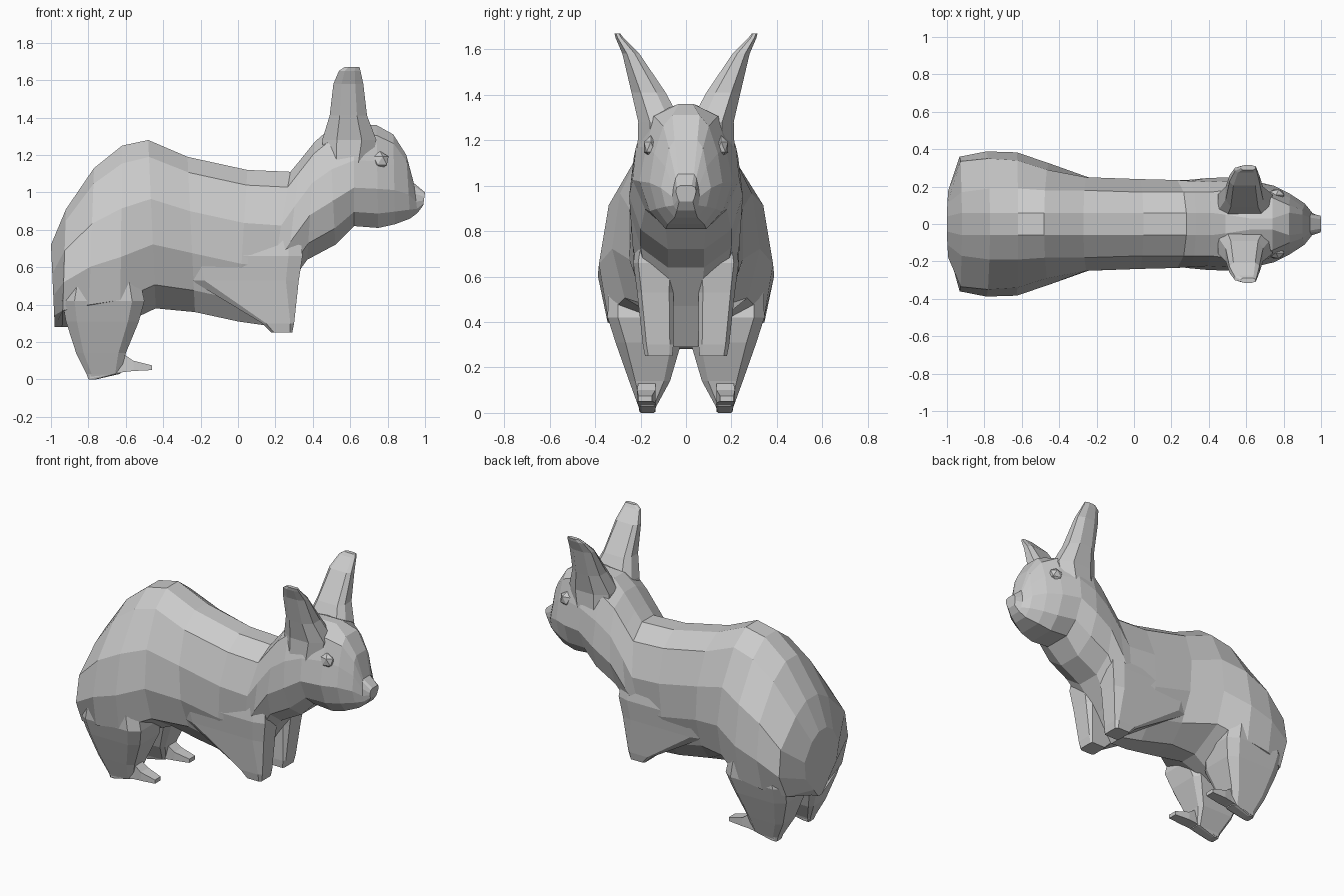
import bpy, bmesh


def loft(name, rings, mirror=False):
    """Skin a list of equal-length closed rings and cap both ends."""
    bm = bmesh.new()
    vr = [[bm.verts.new(p) for p in r] for r in rings]
    n = len(vr[0])
    for a, b in zip(vr, vr[1:]):
        for i in range(n):
            j = (i + 1) % n
            bm.faces.new((a[i], a[j], b[j], b[i]))
    bm.faces.new(vr[0])
    bm.faces.new(vr[-1])
    bmesh.ops.recalc_face_normals(bm, faces=bm.faces)
    me = bpy.data.meshes.new(name)
    bm.to_mesh(me)
    bm.free()
    ob = bpy.data.objects.new(name, me)
    bpy.context.collection.objects.link(ob)
    if mirror:
        add_mirror(ob)
    return ob


def add_mirror(ob):
    m = ob.modifiers.new("Mirror", 'MIRROR')
    m.use_axis = (False, True, False)
    m.use_mirror_merge = False


def slice_ring(xt, zt, xb, zb, widths):
    """Symmetric cross-section from a top point to a bottom point."""
    levels = (0, 0.1, 0.35, 0.62, 0.86, 1)
    side = [(xt + (xb - xt) * f, w, zt + (zb - zt) * f) for f, w in zip(levels, widths)]
    return side + [(x, -y, z) for x, y, z in reversed(side)]


def oct_ring(z, x0, x1, y0, y1, c=0.27):
    """Horizontal eight-sided ring inside a rectangle, outer corners cut."""
    dx, dy = (x1 - x0) * c, (y1 - y0) * c
    return [(x0, y0 + dy, z), (x0 + dx / 2, y0, z), (x1 - dx / 2, y0, z), (x1, y0 + dy, z),
            (x1, y1 - dy, z), (x1 - dx, y1, z), (x0 + dx, y1, z), (x0, y1 - dy, z)]


# Torso: broad arched rump, dipped back, narrow belly
torso = [
    (-1.0, 0.72, -0.98, 0.28, (0.04, 0.11, 0.18, 0.16, 0.07, 0.02)),
    (-0.92, 0.91, -0.94, 0.28, (0.06, 0.17, 0.335, 0.36, 0.29, 0.03)),
    (-0.77, 1.13, -0.80, 0.28, (0.06, 0.19, 0.35, 0.388, 0.345, 0.03)),
    (-0.62, 1.25, -0.63, 0.29, (0.06, 0.19, 0.34, 0.383, 0.345, 0.03)),
    (-0.48, 1.28, -0.44, 0.38, (0.06, 0.18, 0.29, 0.325, 0.27, 0.06)),
    (-0.27, 1.19, -0.23, 0.36, (0.06, 0.18, 0.25, 0.25, 0.18, 0.09)),
    (0.05, 1.12, 0.00, 0.31, (0.06, 0.17, 0.24, 0.23, 0.17, 0.07)),
    (0.28, 1.11, 0.14, 0.29, (0.06, 0.17, 0.235, 0.21, 0.14, 0.05)),
]
# Neck and head: sloping chest forward to the nose
head = [
    (0.33, 1.17, 0.25, 0.47, (0.06, 0.17, 0.23, 0.235, 0.17, 0.06)),
    (0.41, 1.27, 0.37, 0.64, (0.06, 0.17, 0.225, 0.245, 0.20, 0.08)),
    (0.49, 1.34, 0.52, 0.72, (0.05, 0.18, 0.23, 0.25, 0.20, 0.08)),
    (0.62, 1.36, 0.62, 0.82, (0.03, 0.17, 0.22, 0.235, 0.18, 0.09)),
    (0.74, 1.36, 0.75, 0.81, (0.03, 0.14, 0.175, 0.205, 0.16, 0.09)),
    (0.83, 1.31, 0.84, 0.83, (0.06, 0.10, 0.14, 0.16, 0.13, 0.08)),
    (0.90, 1.20, 0.92, 0.86, (0.05, 0.075, 0.09, 0.11, 0.09, 0.05)),
    (0.94, 1.05, 0.96, 0.89, (0.035, 0.045, 0.055, 0.06, 0.055, 0.04)),
    (1.00, 1.00, 0.99, 0.93, (0.025, 0.04, 0.045, 0.04, 0.035, 0.03)),
]
loft("body_and_head", [slice_ring(*r) for r in torso + head])

# Ears: rooted in the skull, splayed and flattened towards the tips
ears = [(1.10, 0.46, 0.70, 0.02, 0.215), (1.28, 0.45, 0.74, 0.02, 0.21),
        (1.41, 0.49, 0.69, 0.09, 0.24), (1.58, 0.51, 0.67, 0.205, 0.28),
        (1.65, 0.54, 0.655, 0.275, 0.31), (1.67, 0.57, 0.65, 0.29, 0.315)]
loft("ears", [oct_ring(*r) for r in ears], True)

# Hind legs: from inside the haunches, tapering to the heels
hind = [(0.60, -0.90, -0.54, 0.05, 0.34), (0.42, -0.94, -0.50, 0.04, 0.345),
        (0.31, -0.92, -0.53, 0.02, 0.31), (0.14, -0.865, -0.60, 0.07, 0.25),
        (0.03, -0.81, -0.63, 0.13, 0.21), (0.0, -0.80, -0.76, 0.14, 0.20)]
loft("hind_legs", [oct_ring(*r, 0.15) for r in hind], True)

# Hind feet: flat forward wedges
feet = [(-0.79, 0.005, 0.15, 0.135, 0.205), (-0.61, 0.04, 0.135, 0.135, 0.21),
        (-0.56, 0.045, 0.10, 0.135, 0.215), (-0.46, 0.05, 0.075, 0.15, 0.21)]
loft("hind_feet", [[(x, a, z0), (x, b, z0), (x, b, z1), (x, a, z1)]
                   for x, z0, z1, a, b in feet], True)

# Front legs: thin wedges hanging from the chest
front = [(0.80, -0.20, 0.33, 0.05, 0.21), (0.66, -0.28, 0.345, 0.05, 0.232),
         (0.53, -0.25, 0.325, 0.055, 0.215), (0.30, 0.13, 0.30, 0.055, 0.19),
         (0.25, 0.18, 0.29, 0.06, 0.18)]
loft("front_legs", [oct_ring(*r, 0.12) for r in front], True)

# Eyes: small faceted beads
bm = bmesh.new()
bmesh.ops.create_icosphere(bm, subdivisions=1, radius=0.05)
for v in bm.verts:
    v.co = (v.co.x + 0.76, v.co.y * 0.7 + 0.155, v.co.z + 1.17)
me = bpy.data.meshes.new("eyes")
bm.to_mesh(me)
bm.free()
eyes = bpy.data.objects.new("eyes", me)
bpy.context.collection.objects.link(eyes)
add_mirror(eyes)
